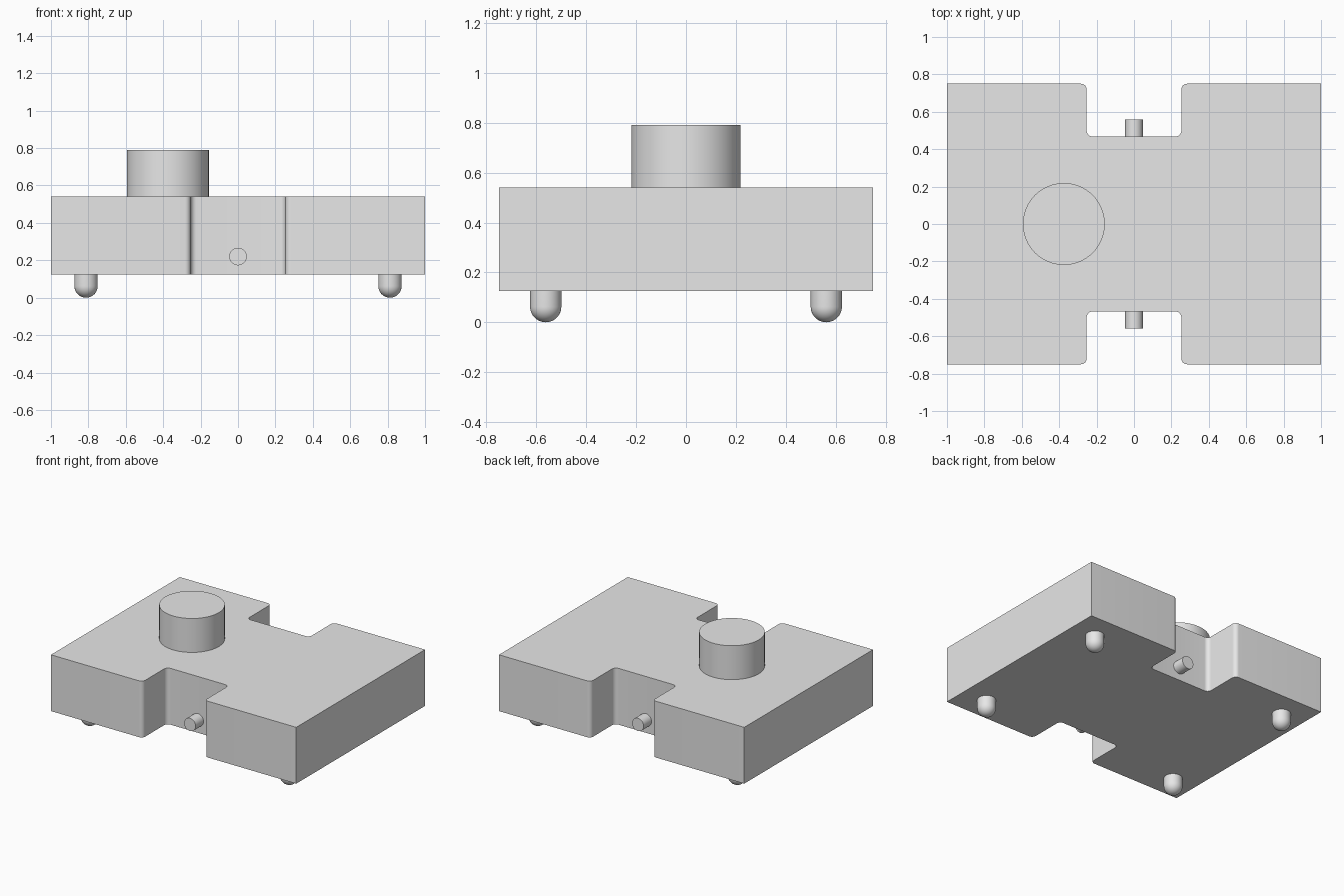
import bpy, bmesh, math
from mathutils import Matrix, Vector

cube = bpy.data.objects.get("Cube")
if cube:
    bpy.data.objects.remove(cube, do_unlink=True)

grey = bpy.data.materials.new("plain_grey")
grey.use_nodes = True
colour = (0.8, 0.8, 0.8, 1)
grey.diffuse_color = colour
grey.node_tree.nodes["Principled BSDF"].inputs["Base Color"].default_value = colour

BOTTOM, TOP = 0.125, 0.54


def finish(name, bm):
    bmesh.ops.recalc_face_normals(bm, faces=bm.faces[:])
    mesh = bpy.data.meshes.new(name)
    bm.to_mesh(mesh)
    bm.free()
    mesh.materials.append(grey)
    obj = bpy.data.objects.new(name, mesh)
    bpy.context.collection.objects.link(obj)
    bpy.ops.object.select_all(action="DESELECT")
    obj.select_set(True)
    bpy.context.view_layer.objects.active = obj
    bpy.ops.object.shade_smooth_by_angle(angle=math.radians(30))
    return obj


def cylinder(name, radius, start, end):
    """Capped cylinder between two points."""
    start, end = Vector(start), Vector(end)
    axis = end - start
    turn = axis.to_track_quat("Z", "Y").to_matrix().to_4x4()
    bm = bmesh.new()
    bmesh.ops.create_cone(bm, cap_ends=True, segments=64, radius1=radius, radius2=radius,
                          depth=axis.length,
                          matrix=Matrix.Translation((start + end) / 2) @ turn)
    return finish(name, bm)


# Body: slab with a notch in the front and back, notch corners rounded
W, D, NX, NY = 1.0, 0.75, 0.253, 0.468
half = [(W, D), (NX, D), (NX, NY), (-NX, NY), (-NX, D), (-W, D)]
outline = half + [(-x, -y) for x, y in half]
bm = bmesh.new()
base = bm.faces.new([bm.verts.new((x, y, BOTTOM)) for x, y in outline])
raised = bmesh.ops.extrude_face_region(bm, geom=[base])["geom"]
bmesh.ops.translate(bm, vec=(0, 0, TOP - BOTTOM),
                    verts=[v for v in raised if isinstance(v, bmesh.types.BMVert)])
corners = [e for e in bm.edges
           if abs(e.verts[0].co.z - e.verts[1].co.z) > 0.1 and abs(e.verts[0].co.x) < 0.5]
bmesh.ops.bevel(bm, geom=corners, offset=0.031, segments=8, profile=0.5, affect="EDGES")
finish("body", bm)

# Round knob on top
cylinder("top_knob", 0.219, (-0.375, 0, TOP - 0.01), (-0.375, 0, 0.79))

# Small pins in the notches
for side, s in (("front", -1), ("back", 1)):
    cylinder(side + "_pin", 0.047, (0, s * 0.44, 0.22), (0, s * 0.56, 0.22))

# Dome-ended feet, turned from a profile
R = 0.0625
for sx, side in ((-1, "right"), (1, "left")):
    for sy, end in ((-1, "front"), (1, "back")):
        arc = [i * math.pi / 24 for i in range(13)]
        profile = [(R * math.sin(a), R - R * math.cos(a)) for a in arc] + [(R, BOTTOM + 0.01)]
        bm = bmesh.new()
        verts = [bm.verts.new((r, 0, z)) for r, z in profile]
        edges = [bm.edges.new(pair) for pair in zip(verts, verts[1:])]
        bmesh.ops.spin(bm, geom=verts + edges, cent=(0, 0, 0), axis=(0, 0, 1),
                       angle=math.tau, steps=40)
        bmesh.ops.remove_doubles(bm, verts=bm.verts[:], dist=0.0001)
        foot = finish(f"{end}_{side}_foot", bm)
        foot.location = (sx * 0.8125, sy * 0.5625, 0)
